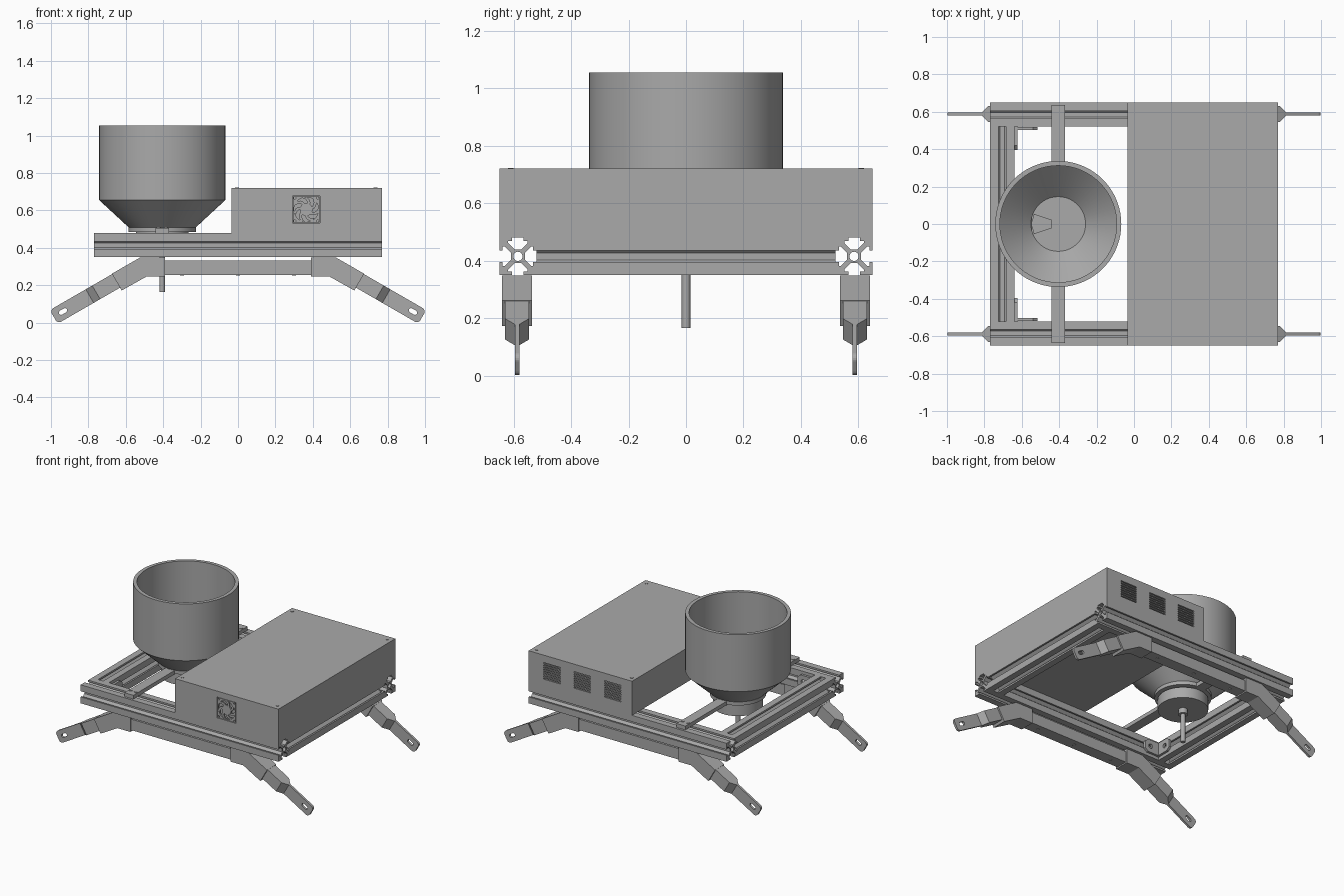
import bpy, bmesh
from math import pi, cos, sin, radians
from mathutils import Matrix, Vector

if "Cube" in bpy.data.objects:
    bpy.data.objects.remove(bpy.data.objects["Cube"])

grey = bpy.data.materials.new("plain grey")
grey.use_nodes = True
COLOUR = (0.4, 0.4, 0.4, 1)
grey.diffuse_color = COLOUR
grey.node_tree.nodes["Principled BSDF"].inputs["Base Color"].default_value = COLOUR

T, R = Matrix.Translation, Matrix.Rotation
FRONT = R(pi / 2, 4, 'X')       # drawing plane becomes x, z
SIDE = R(pi / 2, 4, 'Y')        # extrusion runs along x


def finish(name, bm, smooth):
    bmesh.ops.remove_doubles(bm, verts=bm.verts, dist=1e-5)
    bmesh.ops.recalc_face_normals(bm, faces=bm.faces)
    me = bpy.data.meshes.new(name)
    bm.to_mesh(me)
    bm.free()
    me.materials.append(grey)
    ob = bpy.data.objects.new(name, me)
    bpy.context.collection.objects.link(ob)
    if smooth:
        bpy.ops.object.select_all(action='DESELECT')
        ob.select_set(True)
        bpy.context.view_layer.objects.active = ob
        bpy.ops.object.shade_smooth_by_angle(angle=radians(30))
    return ob


def plate(name, loops, thick, mat, smooth=False):
    """Flat outline with holes, given thickness about its plane."""
    cu = bpy.data.curves.new(name, 'CURVE')
    cu.dimensions, cu.fill_mode, cu.extrude = '2D', 'BOTH', thick / 2
    for pts in loops:
        sp = cu.splines.new('POLY')
        sp.points.add(len(pts) - 1)
        for p, (x, y) in zip(sp.points, pts):
            p.co = (x, y, 0, 1)
        sp.use_cyclic_u, sp.use_smooth = True, False
    tmp = bpy.data.objects.new("tmp", cu)
    me = bpy.data.meshes.new_from_object(tmp)
    bm = bmesh.new()
    bm.from_mesh(me)
    bm.transform(mat)
    bpy.data.objects.remove(tmp)
    bpy.data.curves.remove(cu)
    bpy.data.meshes.remove(me)
    return finish(name, bm, smooth)


def circle(x, y, r, n=24):
    return [(x + r * cos(2 * pi * i / n), y + r * sin(2 * pi * i / n)) for i in range(n)]


def rect(x0, x1, y0, y1):
    return [(x0, y0), (x1, y0), (x1, y1), (x0, y1)]


def box(name, x0, x1, y0, y1, z0, z1):
    return plate(name, [rect(x0, x1, y0, y1)], z1 - z0, T((0, 0, (z0 + z1) / 2)))


def disc(name, x, y, r, z0, z1, n=48):
    return plate(name, [circle(x, y, r, n)], z1 - z0, T((0, 0, (z0 + z1) / 2)), True)


# slotted extrusion frame
slot = [(-.065, .065), (-.02, .065), (-.02, .053), (-.034, .053), (-.034, .046), (-.012, .024)]
slot += [(-x, y) for x, y in reversed(slot[1:])]
section = []
for k in range(4):
    a = -k * pi / 2
    section += [(x * cos(a) - y * sin(a), x * sin(a) + y * cos(a)) for x, y in slot]
profile = [section, circle(0, 0, .016)]
for s, side in ((-1, "front"), (1, "back")):
    plate(side + "_rail", profile, 1.54, T((0, s * .585, .415)) @ SIDE)
for s, side in ((-1, "right"), (1, "left")):
    plate(side + "_cross_rail", profile, 1.04, T((s * .705, 0, .415)) @ FRONT)

# corner brackets with bolt holes
for s, side in ((-1, "front"), (1, "back")):
    flange = [[(0, -.045), (.1, -.045), (.125, -.025), (.125, .025), (.1, .045), (0, .045)],
              circle(.08, 0, .016)]
    corner = T((-.64, s * .52, .415)) @ Matrix.Diagonal((1, -s, 1, 1))
    plate(side + "_bracket_long", flange, .016, corner @ T((0, .01, 0)) @ FRONT)
    plate(side + "_bracket_short", flange, .016,
          corner @ T((.01, 0, 0)) @ R(pi / 2, 4, 'Z') @ FRONT)

# electronics housing made of panels
X0, X1, Z0, Z1, W = -.035, .77, .48, .72, .012
FX, FZ, FH = .365, .605, .073
plate("housing_front", [rect(X0, X1, Z0, Z1 - W), rect(FX - FH, FX + FH, FZ - FH, FZ + FH)],
      W, T((0, -.65 + W / 2, 0)) @ FRONT)
vents = [rect(x - .065, x + .065, z - .004, z + .004)
         for x in (.115, .352, .588) for z in [.555 + .0155 * i for i in range(8)]]
plate("housing_back", [rect(X0, X1, Z0, Z1 - W)] + vents, W, T((0, .65 - W / 2, 0)) @ FRONT)
box("housing_right", X0, X0 + W, -.65 + W, .65 - W, Z0, Z1 - W)
box("housing_left", X1 - W, X1, -.65 + W, .65 - W, Z0, Z1 - W)
box("housing_base", X0 + W, X1 - W, -.65 + W, .65 - W, Z0, Z0 + W)
box("housing_lid", X0, X1, -.65, .65, Z1 - W, Z1)
for x in (-.005, .735):
    for y in (-.61, .61):
        disc("lid_screw", x, y, .01, Z1, Z1 + .003, 16)

# cooling fan set in the front panel
fan = T((FX, -.643, FZ)) @ FRONT
holes = [circle(x, y, .006, 12) for x in (-.061, .061) for y in (-.061, .061)]
plate("fan_frame", [rect(-.07, .07, -.07, .07), circle(0, 0, .066, 40)] + holes, .012, fan)
plate("fan_hub", [circle(0, 0, .034, 32)], .012, fan)
arc = [(.03, 0), (.042, .12), (.055, .32), (.067, .62)]
for k in range(7):
    edge = [(r, a + k * 2 * pi / 7) for r, a in arc]
    edge += [(r, a + .42) for r, a in reversed(edge)]
    plate("fan_blade", [[(r * cos(a), r * sin(a)) for r, a in edge]], .008, fan)
box("fan_backing", FX - .08, FX + .08, -.62, -.61, FZ - .08, FZ + .08)

# hopper turned from a wall section
HX = -.405
wall = [(.178, .508), (.337, .655), (.337, 1.055), (.312, 1.055), (.312, .665), (.145, .508)]
bm = bmesh.new()
ring = [bm.verts.new((HX + r, 0, z)) for r, z in wall]
edges = [bm.edges.new((ring[i], ring[i - 1])) for i in range(len(ring))]
bmesh.ops.spin(bm, geom=ring + edges, cent=(HX, 0, 0), axis=(0, 0, 1),
               angle=2 * pi, steps=72, use_merge=True)
finish("hopper", bm, True)

# dosing gate, drum and shaft under the hopper
gate = [(-.545, -.055), (-.44, -.02), (-.44, .02), (-.545, .055)]
plate("gate_plate", [circle(HX, 0, .18, 64), gate], .025, T((0, 0, .4965)), True)
disc("dosing_drum", HX, 0, .16, .40, .475, 64)
disc("drum_neck", HX, 0, .14, .47, .486)
disc("shaft_collar", HX, 0, .03, .365, .40)
disc("shaft", HX, 0, .015, .165, .40, 24)

# support strap across the rails
box("hopper_strap", -.44, -.37, -.635, .635, .48, .507)
for y in (-.585, .585):
    for x in (-.425, -.385):
        disc("strap_screw", x, y, .011, .507, .511, 16)

# legs: under-rail tube, elbow sleeves and flat tapered feet
elbow = [(.39, .348), (.524, .348), (.674, .262), (.622, .172), (.49, .246), (.39, .246)]
neck = [(-.06, -.042), (.14, -.042), (.18, -.008), (.18, .008), (.14, .042), (-.06, .042)]
tip = [(.38 + .022 * cos(a), s * .02 + .022 * sin(a))
       for s, start in ((-1, -pi / 2), (1, 0)) for a in [start + i * pi / 10 for i in range(6)]]
blade = [(.16, -.042)] + tip + [(.16, .042)]
eye = [(.345 + s * .012 + .012 * sin(a) * s, -.012 * cos(a) * s)
       for s in (1, -1) for a in [i * pi / 8 for i in range(9)]]
for sy, side in ((-1, "front"), (1, "back")):
    y = sy * .588
    box(side + "_leg_tube", -.45, .45, y - .042, y + .042, .255, .332)
    for x in (-.3, 0, .3):
        disc("tube_bolt", x, y, .01, .251, .255, 16)
    for sx, end in ((-1, "right"), (1, "left")):
        name = side + "_" + end
        base = T((0, y, 0)) @ Matrix.Diagonal((sx, 1, 1, 1))
        plate(name + "_elbow", [elbow], .105, base @ FRONT)
        slope = base @ T((.637, 0, .232)) @ R(radians(30), 4, 'Y')
        plate(name + "_neck", [neck], .084, slope)
        plate(name + "_foot", [blade, eye], .016, slope @ FRONT)
